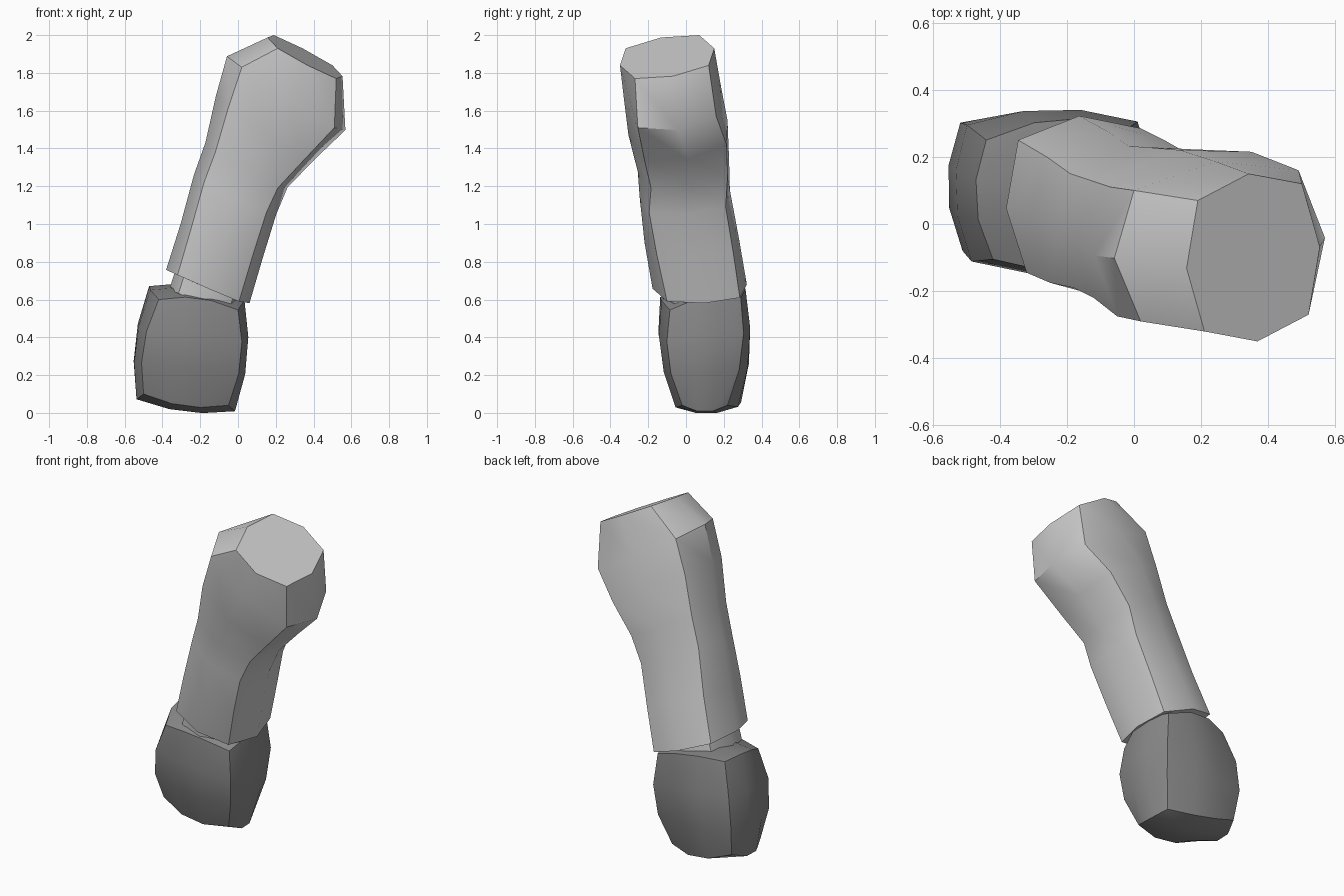
import bpy
import math
from mathutils import Vector

if "Cube" in bpy.data.objects:
    bpy.data.objects.remove(bpy.data.objects["Cube"])


def build(name, verts, faces, angle, colour=None):
    mesh = bpy.data.meshes.new(name)
    mesh.from_pydata([tuple(v) for v in verts], [], faces)
    obj = bpy.data.objects.new(name, mesh)
    bpy.context.collection.objects.link(obj)
    bpy.ops.object.select_all(action='DESELECT')
    obj.select_set(True)
    bpy.context.view_layer.objects.active = obj
    bpy.ops.object.mode_set(mode='EDIT')
    bpy.ops.mesh.select_all(action='SELECT')
    bpy.ops.mesh.remove_doubles(threshold=0.0005)
    bpy.ops.mesh.normals_make_consistent(inside=False)
    bpy.ops.object.mode_set(mode='OBJECT')
    bpy.ops.object.shade_smooth_by_angle(angle=math.radians(angle))
    if colour:
        mat = bpy.data.materials.new(name + "_grey")
        mat.diffuse_color = colour
        mat.use_nodes = True
        mat.node_tree.nodes["Principled BSDF"].inputs["Base Color"].default_value = mat.diffuse_color
        mesh.materials.append(mat)
    return obj


def octagon(corners, bulge=1.28):
    """Four corners plus side midpoints pushed away from the centre."""
    pts = [Vector(c) for c in corners]
    centre = sum(pts, Vector()) / 4
    ring = []
    for i, p in enumerate(pts):
        mid = (p + pts[(i + 1) % 4]) / 2
        ring += [p, centre + (mid - centre) * bulge]
    return ring


def loft(name, rings, angle):
    n = len(rings[0])
    verts = [p for r in rings for p in r]
    faces = [(k * n + i, k * n + (i + 1) % n, (k + 1) * n + (i + 1) % n, (k + 1) * n + i)
             for k in range(len(rings) - 1) for i in range(n)]
    faces += [tuple(range(n)), tuple(range((len(rings) - 1) * n, len(rings) * n))]
    return build(name, verts, faces, angle)


# Forearm: corners run back left, front left, front right, back right
sections = [
    [(.19, .07, 2.0), (.21, -.32, 1.93), (.52, -.27, 1.77), (.50, .12, 1.84)],
    [(0, .10, 1.86), (.02, -.29, 1.83), (.51, -.255, 1.51), (.49, .16, 1.57)],
    [(-.07, .11, 1.66), (-.05, -.275, 1.62), (.35, -.22, 1.34), (.35, .215, 1.42)],
    [(-.13, .13, 1.43), (-.12, -.22, 1.38), (.21, -.185, 1.19), (.22, .22, 1.25)],
    [(-.19, .15, 1.26), (-.18, -.19, 1.22), (.15, -.195, 1.06), (.16, .21, 1.09)],
    [(-.26, .20, 1.00), (-.25, -.175, .97), (.08, -.155, .84), (.09, .25, .85)],
    [(-.345, .25, .745), (-.32, -.145, .73), (.005, -.10, .59), (.02, .285, .61)],
]
rings = [octagon(s) for s in sections]
loft("forearm", rings, 40)

# Wrist stub joining forearm and hand
end = rings[-1]
mid = sum(end, Vector()) / 8
axis = Vector((-.3, .08, -.95))
loft("wrist", [[mid + (p - mid) * .8 + axis * d for p in end] for d in (-.05, .09)], 40)

# Hand block: bulged 3 x 3 box, corners keyed by side signs
box = {
    (-1, -1, -1): (-.50, -.01, .10), (1, -1, -1): (-.05, -.02, .04),
    (-1, 1, -1): (-.50, .27, .11), (1, 1, -1): (-.06, .22, .04),
    (-1, -1, 1): (-.42, -.105, .60), (1, -1, 1): (0, -.085, .545),
    (-1, 1, 1): (-.44, .25, .66), (1, 1, 1): (-.01, .29, .61),
}


def hand_point(q):
    p = Vector()
    for s, c in box.items():
        w = math.prod((1 + s[a] * q[a]) / 2 for a in range(3))
        p += Vector(c) * w
    for a, b in enumerate((.042, .043, .035)):
        p[a] += b * q[a] * (2 - q[a - 1] ** 2 - q[a - 2] ** 2)
    return p


verts, faces = [], []
for a in range(3):
    for side in (-1, 1):
        base = len(verts)
        for i in range(4):
            for j in range(4):
                q = [0, 0, 0]
                q[a], q[a - 1], q[a - 2] = side, -1 + i * 2 / 3, -1 + j * 2 / 3
                verts.append(hand_point(q))
        for i in range(3):
            for j in range(3):
                k = base + i * 4 + j
                faces.append((k, k + 1, k + 5, k + 4))
build("hand", verts, faces, 35, (.25, .25, .25, 1))
